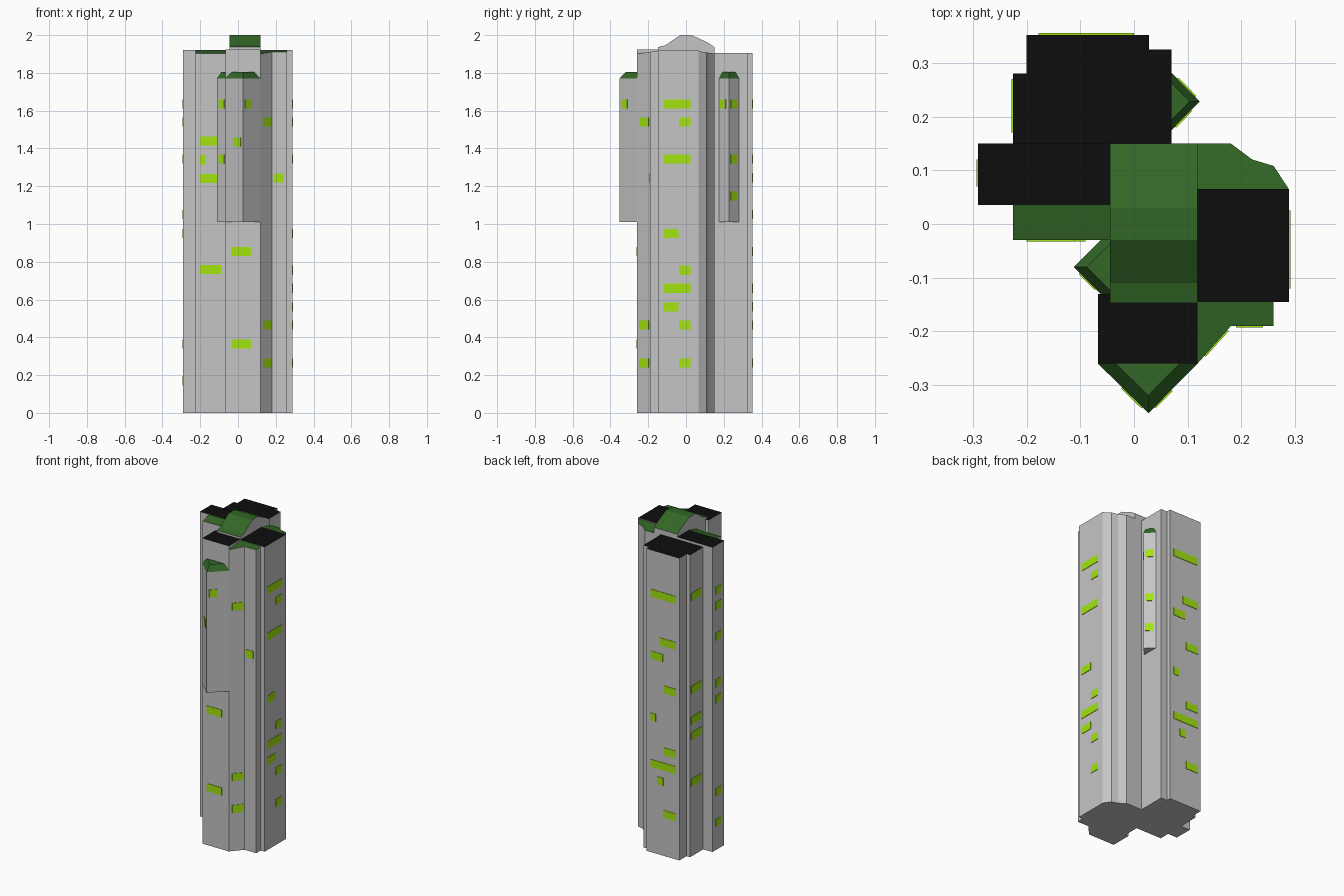
import bpy, bmesh
from mathutils import Vector

if "Cube" in bpy.data.objects:
    bpy.data.objects.remove(bpy.data.objects["Cube"])

def mat(name, rgb):
    m = bpy.data.materials.new(name)
    m.diffuse_color = (*rgb, 1)
    m.use_nodes = True
    m.node_tree.nodes["Principled BSDF"].inputs["Base Color"].default_value = m.diffuse_color
    return m

WALL = mat("concrete grey", (0.56, 0.56, 0.56))
BLACK = mat("flat roof black", (0.0042, 0.0042, 0.0042))
GREEN = mat("roof green", (0.032, 0.133, 0.019))
LIME = mat("window lime", (0.36, 0.78, 0.004))

def finish(bm, name, mats, top_rule=True):
    bmesh.ops.recalc_face_normals(bm, faces=bm.faces[:])
    if top_rule:                       # upward faces take the roof colour
        for f in bm.faces:
            f.material_index = 1 if f.normal.z > 0.2 else 0
    me = bpy.data.meshes.new(name)
    bm.to_mesh(me)
    bm.free()
    for m in mats:
        me.materials.append(m)
    ob = bpy.data.objects.new(name, me)
    bpy.context.collection.objects.link(ob)
    return ob

def loft(bm, low, high):
    """Closed solid between two matching rings."""
    a = [bm.verts.new(p) for p in low]
    b = [bm.verts.new(p) for p in high]
    n = len(a)
    bm.faces.new(a)
    bm.faces.new(b)
    for i in range(n):
        j = (i + 1) % n
        bm.faces.new((a[i], a[j], b[j], b[i]))

def prism(name, pts, top, roof, z0=0.0):
    """Footprint raised to a height, or to a sloped height top(y)."""
    h = top if callable(top) else (lambda y: top)
    bm = bmesh.new()
    loft(bm, [(x, y, z0) for x, y in pts], [(x, y, h(y)) for x, y in pts])
    return finish(bm, name, [WALL, roof])

def rect(x0, x1, y0, y1):
    return [(x0, y0), (x1, y0), (x1, y1), (x0, y1)]

# flat-roofed tower blocks
prism("back_block", [(-.225, .1), (.07, .1), (.07, .325), (.028, .325), (.028, .352),
                     (-.2, .352), (-.2, .28), (-.225, .28)], 1.905, BLACK)
prism("left_wing", rect(-.29, -.045, .035, .15), 1.92, BLACK)
prism("right_block", rect(.118, .288, -.145, .065), 1.92, BLACK)
prism("front_block", rect(-.067, .118, -.26, -.13), 1.925, BLACK)

# lower blocks with gently sloped green roofs
prism("left_green_roof_block", rect(-.225, -.045, -.03, .035),
      lambda y: 1.918 + (y - .035) * .22, GREEN)
prism("front_right_block", [(.118, -.26), (.18, -.19), (.26, -.19), (.26, -.145), (.118, -.145)],
      lambda y: 1.918 + (y + .145) * .15, GREEN)
prism("back_right_block", [(.118, .065), (.288, .065), (.26, .108), (.22, .12), (.18, .15), (.118, .15)],
      lambda y: 1.915 - (y - .065) * .15, GREEN)

# central core with faceted vault roof
prof = [(-.147, 0), (-.147, 1.937), (-.11, 1.946), (-.03, 2), (.03, 2),
        (.11, 1.963), (.15, 1.937), (.15, 0)]
bm = bmesh.new()
loft(bm, [(-.045, y, z) for y, z in prof], [(.118, y, z) for y, z in prof])
finish(bm, "core_with_vault", [WALL, GREEN])

# pointed bays with small green caps
def bay(name, a, tip, b):
    pts = [Vector(p) for p in (a, tip, b)]
    mid = (pts[0] + pts[2]) / 2
    prism(name, pts, 1.77, WALL, 1.01)
    bm = bmesh.new()
    loft(bm, [(p.x, p.y, 1.77) for p in pts],
         [(*(mid + (p - mid) * .64), 1.805) for p in pts])
    finish(bm, name + "_cap", [GREEN], False)

bay("front_bay", (-.067, -.26), (.027, -.352), (.118, -.26))
bay("left_bay", (-.045, -.013), (-.112, -.08), (-.045, -.147))
bay("right_bay", (.07, .175), (.122, .228), (.07, .281))

# lit windows: thin plates along a wall line, walls seen left to right from outside
def windows(name, p0, p1, zs):
    p0, p1 = Vector(p0), Vector(p1)
    d = (p1 - p0).normalized()
    n = Vector((d.y, -d.x)) * .003
    bm = bmesh.new()
    for z in zs:
        ring = [p0 - n, p1 - n, p1 + n, p0 + n]
        loft(bm, [(*q, z - .024) for q in ring], [(*q, z + .024) for q in ring])
    finish(bm, name, [LIME], False)

def on_wall(name, axis, at, sign, rows):
    """Rows of (start, end, heights) on a wall square to x or y."""
    for i, (s, e, zs) in enumerate(rows):
        p, q = ((at, s), (at, e)) if axis == "x" else ((s, at), (e, at))
        windows(f"{name}_{i + 1}", p, q, zs)

on_wall("left_front_windows", "y", -.03, -1,
        [(-.2, -.11, [1.44, 1.24]), (-.2, -.172, [1.34]), (-.2, -.09, [.758])])
on_wall("front_windows", "y", -.26, -1, [(-.035, .07, [.855, .365])])
on_wall("front_right_windows", "y", -.19, -1, [(.19, .24, [1.243])])
on_wall("right_windows", "x", .288, 1,
        [(-.12, .025, [1.635, 1.345, .66]), (-.12, -.04, [.95, .56]),
         (-.037, .025, [1.54, .755, .465, .265])])
on_wall("back_windows", "y", .352, 1,
        [(-.178, 0, [1.635, .562]), (-.178, -.066, [1.345]), (-.086, 0, [1.245]),
         (-.178, -.092, [1.05, .66, .265]), (-.036, 0, [.855]), (-.088, -.045, [.465])])
on_wall("back_left_windows", "x", -.225, -1, [(.17, .27, [1.635, 1.05, .855, .758, .465])])
on_wall("left_wing_windows", "x", -.29, -1,
        [(.07, .12, [1.635, 1.54, 1.345, 1.05, .95, .365, .17])])

# windows on slanted walls
windows("diagonal_windows", (.131, -.245), (.174, -.197), [1.54, .465, .265])
windows("front_bay_left_window", (-.022, -.304), (.016, -.341), [1.435])
windows("front_bay_right_window", (.038, -.341), (.07, -.309), [1.635])
windows("left_bay_windows", (-.101, -.091), (-.071, -.121), [1.635, 1.345])
windows("right_bay_front_window", (.076, .181), (.106, .212), [1.635])
windows("right_bay_back_windows", (.114, .236), (.081, .27), [1.635, 1.345, 1.148])
